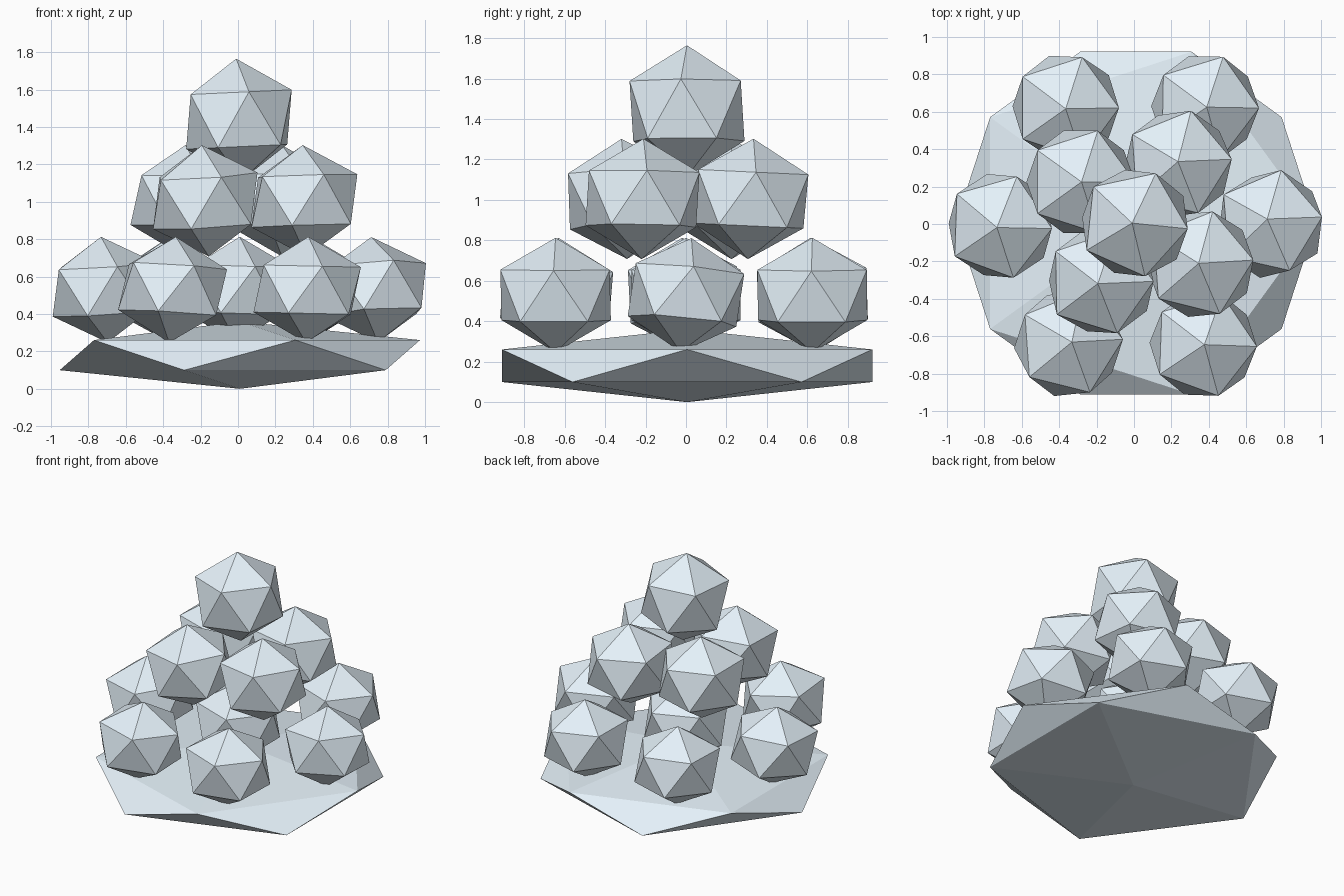
import bpy
from math import radians, sqrt
from mathutils import Vector, Quaternion

if "Cube" in bpy.data.objects:
    bpy.data.objects.remove(bpy.data.objects["Cube"])

ice = bpy.data.materials.new("pale_ice")
ice.diffuse_color = (0.78, 0.88, 0.95, 1)
ice.use_nodes = True
ice.node_tree.nodes["Principled BSDF"].inputs["Base Color"].default_value = ice.diffuse_color


def ico(name, centre, radius, lean=(0, 0), spin=0, flat=1.0):
    """Plain icosahedron; lean is the sideways shift of its top corner."""
    bpy.ops.mesh.primitive_ico_sphere_add(subdivisions=1, radius=radius, location=centre)
    ob = bpy.context.object
    ob.name = name
    lx, ly = lean[0] / radius, lean[1] / radius
    up = Vector((lx, ly, sqrt(1 - lx * lx - ly * ly)))
    turn = Vector((0, 0, 1)).rotation_difference(up) @ Quaternion((0, 0, 1), radians(spin))
    ob.rotation_mode = 'QUATERNION'
    ob.rotation_quaternion = turn
    ob.scale.z = flat
    ob.data.materials.append(ice)
    return ob


# Flattened dish under the pile
ico("base_dish", (0.01, 0.005, 0.18), 1.077, flat=0.18 / 1.077)

# Tiers of faceted balls: name, height, radius, flattening, then x, y, lean x, lean y, spin
tiers = [
    ("lower_ball", 0.53, 0.318, 0.89, [
        (-0.715, -0.01, -0.02, -0.01, -2),
        (0.73, 0.0, -0.02, 0.03, 5),
        (-0.365, 0.625, 0.0, -0.01, 0),
        (0.38, 0.625, 0.01, 0.0, -1),
        (-0.35, -0.64, 0.02, 0.01, 4),
        (0.37, -0.645, 0.007, 0.0, -2),
        (0.0, 0.0, 0.01, 0.0, 0),
    ]),
    ("middle_ball", 1.005, 0.322, 0.925, [
        (0.235, 0.32, 0.0, 0.015, 4),
        (-0.285, 0.225, 0.005, 0.0, 0),
        (-0.175, -0.305, -0.02, -0.015, 1),
        (0.355, -0.215, -0.01, 0.005, 4),
    ]),
    ("top_ball", 1.44, 0.325, 1.0, [(0.005, 0.005, -0.015, 0.0, -6)]),
]
for name, z, radius, flat, balls in tiers:
    for i, (x, y, lx, ly, spin) in enumerate(balls):
        ico(f"{name}_{i + 1}", (x, y, z), radius, (lx, ly), spin, flat)
